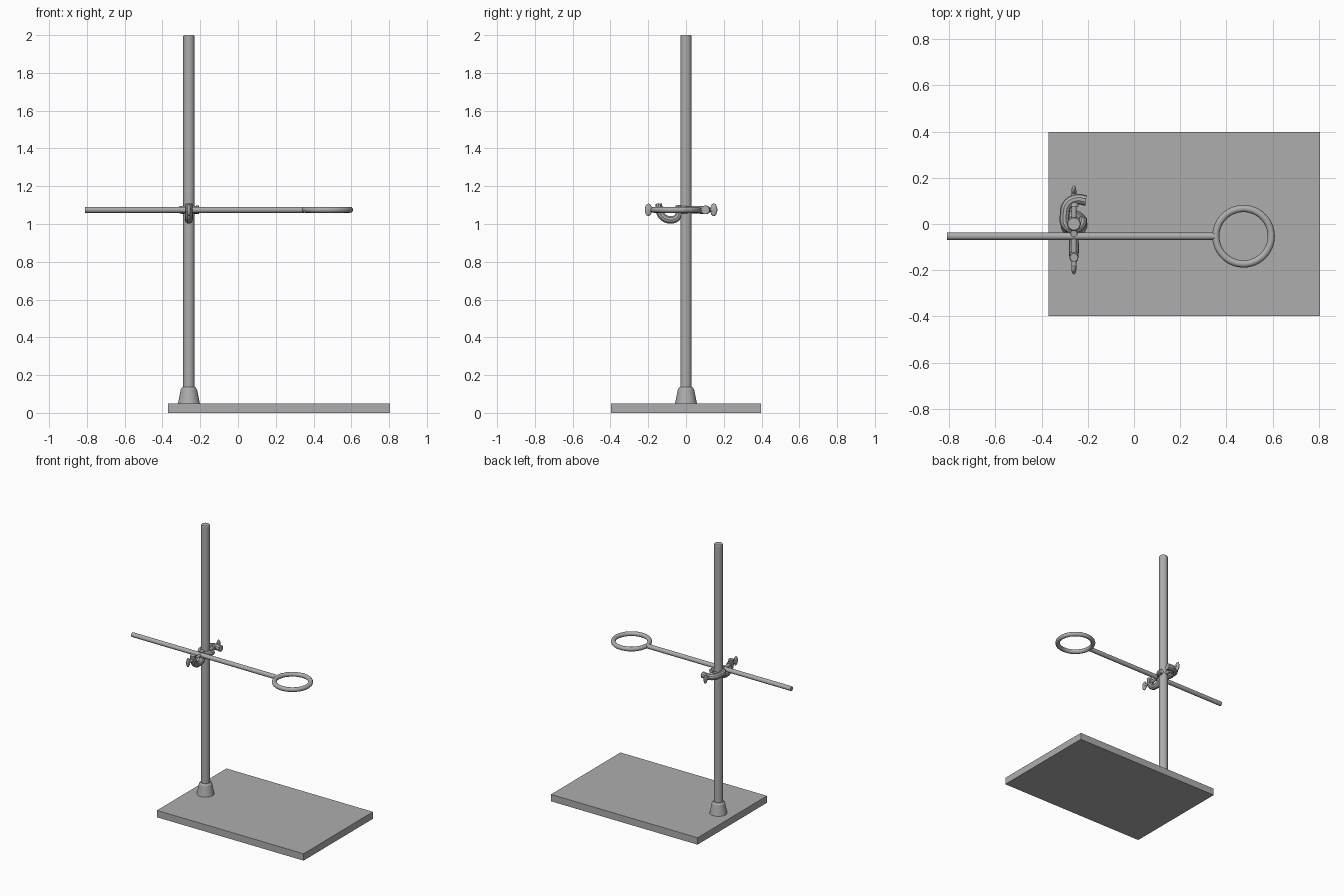
import bpy, math
from mathutils import Vector

if "Cube" in bpy.data.objects:
    bpy.data.objects.remove(bpy.data.objects["Cube"])

PX = -0.26          # pole position in x
RY, RZ = -0.053, 1.075   # ring rod position in y and z

steel = bpy.data.materials.new("grey_steel")
steel.diffuse_color = (0.42, 0.42, 0.42, 1)
steel.use_nodes = True
steel.node_tree.nodes["Principled BSDF"].inputs["Base Color"].default_value = steel.diffuse_color


def finish(name, smooth=True):
    ob = bpy.context.object
    ob.name = name
    ob.data.materials.append(steel)
    if smooth:
        bpy.ops.object.shade_smooth_by_angle(angle=math.radians(35))
    return ob


def rod(name, a, b, r, r2=None, sides=24):
    """Cylinder or cone from point a to point b."""
    a, b = Vector(a), Vector(b)
    d = b - a
    bpy.ops.mesh.primitive_cone_add(
        vertices=sides, radius1=r, radius2=r if r2 is None else r2, depth=d.length,
        location=(a + b) / 2, rotation=d.to_track_quat('Z', 'Y').to_euler())
    return finish(name)


def hook(name, points, radii):
    """Round bar swept along a smooth path."""
    cu = bpy.data.curves.new(name, 'CURVE')
    cu.dimensions = '3D'
    cu.bevel_depth = 1.0
    cu.bevel_resolution = 3
    cu.resolution_u = 5
    cu.use_fill_caps = True
    sp = cu.splines.new('BEZIER')
    sp.bezier_points.add(len(points) - 1)
    for bp, p, r in zip(sp.bezier_points, points, radii):
        bp.co = p
        bp.radius = r
        bp.handle_left_type = bp.handle_right_type = 'AUTO'
    ob = bpy.data.objects.new(name, cu)
    bpy.context.collection.objects.link(ob)
    bpy.ops.object.select_all(action='DESELECT')
    bpy.context.view_layer.objects.active = ob
    ob.select_set(True)
    bpy.ops.object.convert(target='MESH')
    finish(name)


# base plate
bpy.ops.mesh.primitive_cube_add(size=1, location=(0.2165, 0, 0.025))
bpy.context.object.scale = (1.175, 0.795, 0.05)
finish("base_plate", smooth=False)

# upright pole and tapered foot collar
rod("pole", (PX, 0, 0.04), (PX, 0, 1.994), 0.03)
rod("pole_tip", (PX, 0, 1.994), (PX, 0, 2.0), 0.03, 0.026)
rod("foot_collar", (PX, 0, 0.05), (PX, 0, 0.125), 0.058, 0.043)
rod("foot_collar_top", (PX, 0, 0.125), (PX, 0, 0.136), 0.043, 0.034)

# ring and its rod
rod("ring_rod", (-0.81, RY, RZ), (0.35, RY, RZ), 0.016, sides=16)
bpy.ops.mesh.primitive_torus_add(major_radius=0.12, minor_radius=0.0155, major_segments=48,
                                 minor_segments=12, location=(0.474, RY, RZ))
finish("ring")

# clamp hook lying flat round the pole, open to the right
flat = [(-0.208, 0.102), (-0.25, 0.107), (-0.288, 0.085), (-0.300, 0.04),
        (-0.296, -0.002), (-0.262, -0.022), (-0.226, 0.0), (-0.220, 0.03)]
hook("pole_hook", [(x, y, RZ) for x, y in flat],
     [0.023, 0.022, 0.022, 0.021, 0.021, 0.020, 0.020, 0.016])

# clamp hook standing under the ring rod, open to the top
upright = [(-0.145, 1.108), (-0.142, 1.07), (-0.122, 1.037), (-0.085, 1.022),
           (-0.052, 1.030), (-0.036, 1.06), (-0.042, 1.10)]
hook("rod_hook", [(PX, y, z) for y, z in upright],
     [0.018, 0.020, 0.021, 0.021, 0.020, 0.019, 0.015])

# thumb screws pressing on the pole and on the ring rod: tip, boss, wing (y values)
for side, tip, boss0, boss1, wing in (("back", 0.028, 0.075, 0.122, 0.147),
                                      ("front", -0.066, -0.122, -0.160, -0.199)):
    rod(side + "_screw", (PX, tip, RZ), (PX, wing, RZ), 0.011, sides=16)
    rod(side + "_boss", (PX, boss0, RZ), (PX, boss1, RZ), 0.021, 0.015, sides=16)
    bpy.ops.mesh.primitive_uv_sphere_add(segments=20, ring_count=12, location=(PX, wing, RZ))
    bpy.context.object.scale = (0.010, 0.019, 0.033)
    finish(side + "_wing")
